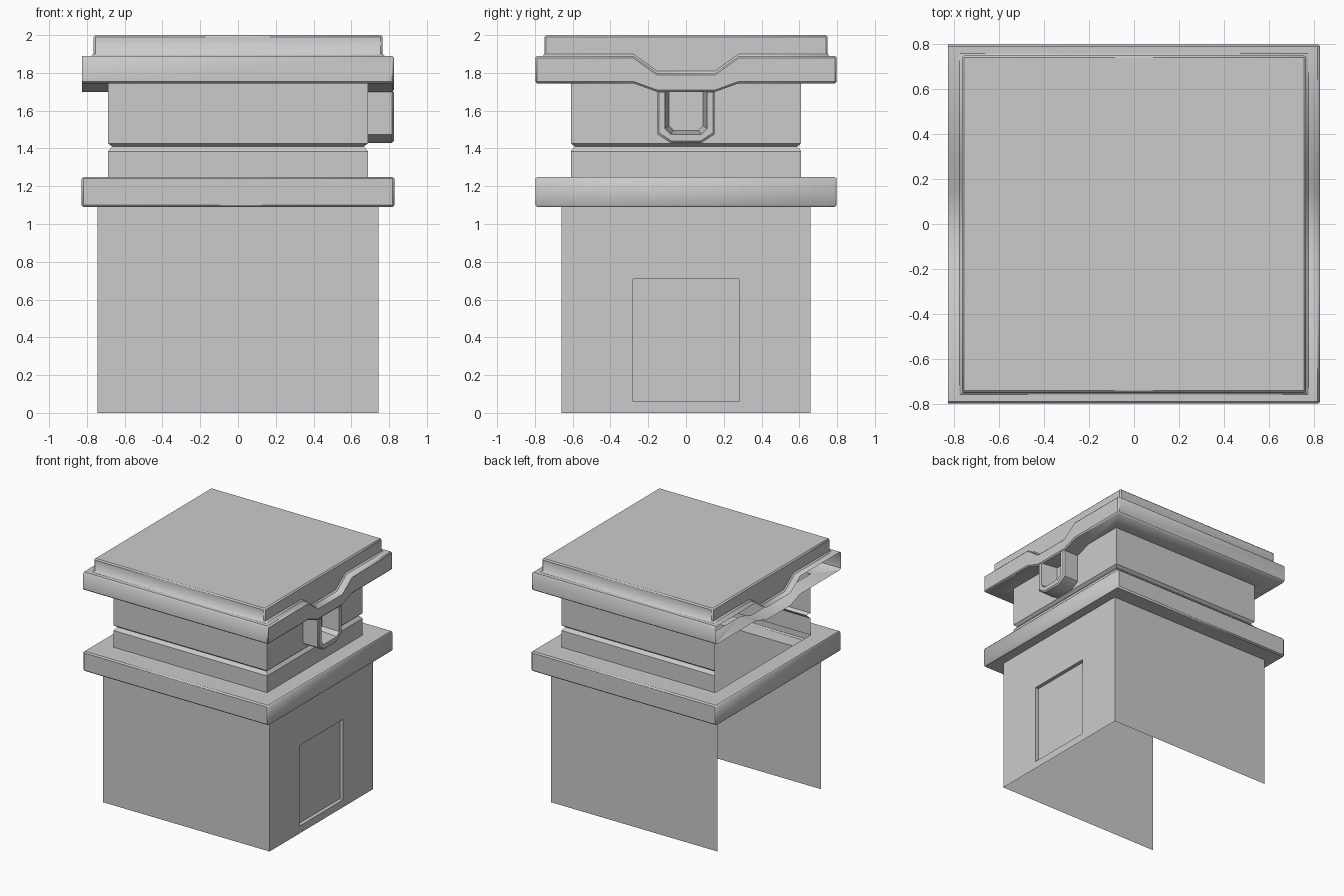
import bpy, bmesh

if "Cube" in bpy.data.objects:
    bpy.data.objects.remove(bpy.data.objects["Cube"])

DIP = (0.28, 0.155)   # half-widths where the top trim dips on the two x sides


def rect(hx, hy, z, dip=None):
    """Closed loop around the tower; dip is the lowered height mid-side."""
    if dip is None:
        return [(-hx, -hy, z), (hx, -hy, z), (hx, hy, z), (-hx, hy, z)]
    a, b = DIP
    side = [(-a, z), (-b, dip), (b, dip), (a, z)]
    return ([(-hx, -hy, z), (hx, -hy, z)] + [(hx, y, h) for y, h in side]
            + [(hx, hy, z), (-hx, hy, z)]
            + [(-hx, y, h) for y, h in reversed(side)])


def skin(bm, loops, closed=True, open_left=(), cap=False):
    """Bridge loops; strips listed in open_left get no face on the -x side."""
    rows = [[bm.verts.new(p) for p in loop] for loop in loops]
    n = len(rows[0])
    first_left = 3 if n == 4 else 7
    for s in range(len(rows) - 1):
        lo, hi = rows[s], rows[s + 1]
        for i in range(n if closed else n - 1):
            if s in open_left and i >= first_left:
                continue
            j = (i + 1) % n
            bm.faces.new((lo[i], lo[j], hi[j], hi[i]))
    if cap:
        bm.faces.new(rows[-1])


def finish(name, bm, bevel=0):
    bmesh.ops.delete(bm, geom=[v for v in bm.verts if not v.link_faces], context='VERTS')
    mesh = bpy.data.meshes.new(name)
    bm.to_mesh(mesh)
    bm.free()
    ob = bpy.data.objects.new(name, mesh)
    bpy.context.collection.objects.link(ob)
    bpy.ops.object.select_all(action='DESELECT')
    ob.select_set(True)
    bpy.context.view_layer.objects.active = ob
    if bevel:
        mod = ob.modifiers.new("edge_bevel", 'BEVEL')
        mod.width, mod.segments = bevel, 1
        mod.limit_method, mod.angle_limit = 'ANGLE', 1.05
        bpy.ops.object.modifier_apply(modifier=mod.name)
    bpy.ops.object.shade_smooth_by_angle(angle=0.7)
    return ob


# Lower front and back walls; the left side and the floor stay open
WX, WY, WZ = 0.745, 0.66, 1.09
bm = bmesh.new()
for s in (-1, 1):
    pts = [(-s * -WX, s * WY, 0), (s * -WX, s * WY, 0),
           (s * -WX, s * WY, WZ), (s * WX, s * WY, WZ)]
    bm.faces.new([bm.verts.new(p) for p in pts])
finish("lower_walls", bm)


# Right wall with a shallow recessed door
def panel(x, hy, z0, z1):
    return [(x, -hy, z0), (x, hy, z0), (x, hy, z1), (x, -hy, z1)]


bm = bmesh.new()
skin(bm, [panel(WX, WY, 0, WZ), panel(WX, 0.28, 0.06, 0.71),
          panel(WX - 0.03, 0.28, 0.06, 0.71)], cap=True)
finish("door_wall", bm)

# Projecting lower ledge, a ring all the way round
bm = bmesh.new()
skin(bm, [rect(WX, WY, WZ), rect(0.828, 0.798, WZ),
          rect(0.828, 0.798, 1.25), rect(0.688, 0.61, 1.25)])
finish("lower_ledge", bm, 0.01)

# Recessed neck with a groove, open on the left
NX, NY = 0.688, 0.61
neck = [(NX, NY, 1.25, 1.25), (NX, NY, 1.385, 1.385),
        (NX - 0.022, NY - 0.022, 1.41, 1.41), (NX, NY, 1.427, 1.427),
        (NX, NY, 1.745, 1.70)]
bm = bmesh.new()
skin(bm, [rect(*r) for r in neck], open_left=range(4))
finish("neck", bm)

# Top trim with dips on both x sides, rising into the lid; trim face open on the left
top = [(NX, NY, 1.745, 1.70), (0.826, 0.798, 1.745, 1.70),
       (0.826, 0.798, 1.89, 1.80), (0.765, 0.75, 1.89, 1.80),
       (0.765, 0.75, 2.0, 2.0)]
bm = bmesh.new()
skin(bm, [rect(*r) for r in top], open_left=(1,), cap=True)
finish("trim_and_lid", bm, 0.01)


# Hanging loop under the right-hand dip
def u_shape(x, hy, low, chamfer_y, chamfer_z):
    half = [(hy, 1.70), (hy, low + chamfer_z), (hy - chamfer_y, low)]
    return [(x, -y, z) for y, z in half] + [(x, y, z) for y, z in reversed(half)]


bm = bmesh.new()
skin(bm, [u_shape(NX, 0.152, 1.43, 0.07, 0.045), u_shape(0.816, 0.152, 1.43, 0.07, 0.045),
          u_shape(0.826, 0.142, 1.44, 0.065, 0.042), u_shape(0.826, 0.112, 1.475, 0.03, 0.03),
          u_shape(NX, 0.09, 1.495, 0.025, 0.025)], closed=False)
finish("hanging_loop", bm)
